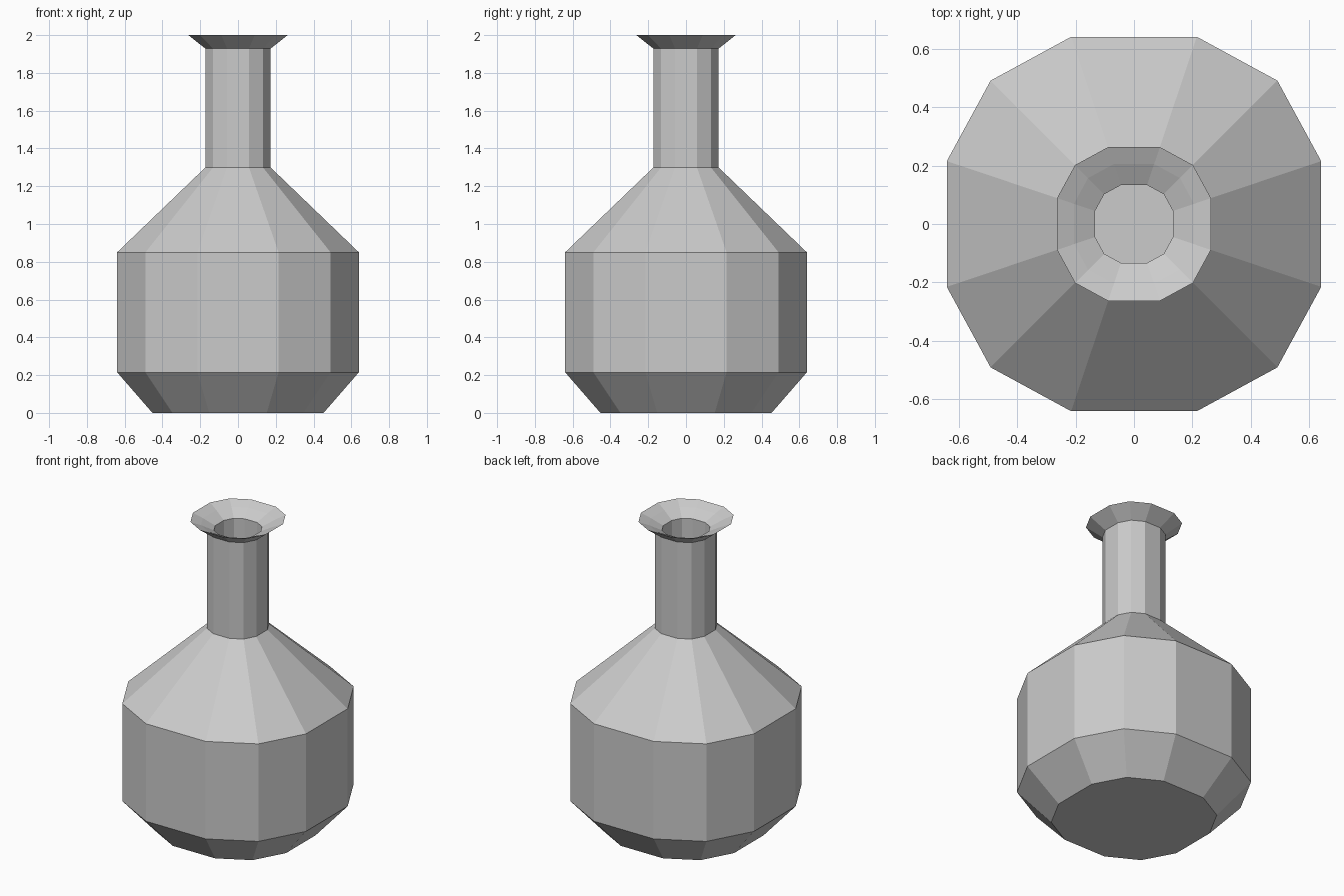
import bpy
import bmesh

cube = bpy.data.objects.get("Cube")
if cube:
    bpy.data.objects.remove(cube, do_unlink=True)

# One flat grey for the whole flask
grey = bpy.data.materials.new("plain grey")
grey.use_nodes = True
colour = (0.6, 0.6, 0.6, 1)
grey.diffuse_color = colour
grey.node_tree.nodes["Principled BSDF"].inputs["Base Color"].default_value = colour

# Twelve-sided cross-section, slightly squared, with a half width of one
FLAT, CORNER = 0.336, 0.766
quarter = [(1, -FLAT), (1, FLAT), (CORNER, CORNER)]
section = []
for turn in range(4):
    section += quarter
    quarter = [(-y, x) for x, y in quarter]

# Half width and height, from the base up the outside and down into the neck
profile = [
    (0.453, 0), (0.64, 0.215), (0.64, 0.85),      # base and body
    (0.172, 1.3), (0.172, 1.928),                 # shoulder and neck
    (0.263, 2), (0.205, 1.974), (0.133, 1.935),   # flared lip
    (0.133, 1.3),                                 # inside of the neck
]

bm = bmesh.new()
rings = [[bm.verts.new((x * r, y * r, z)) for x, y in section] for r, z in profile]
for low, high in zip(rings, rings[1:]):
    for i in range(len(section)):
        j = (i + 1) % len(section)
        bm.faces.new((low[i], low[j], high[j], high[i]))
bm.faces.new(list(reversed(rings[0])))
bm.faces.new(rings[-1])
bmesh.ops.recalc_face_normals(bm, faces=bm.faces)

mesh = bpy.data.meshes.new("flask")
bm.to_mesh(mesh)
bm.free()
mesh.materials.append(grey)
flask = bpy.data.objects.new("flask", mesh)
bpy.context.collection.objects.link(flask)
